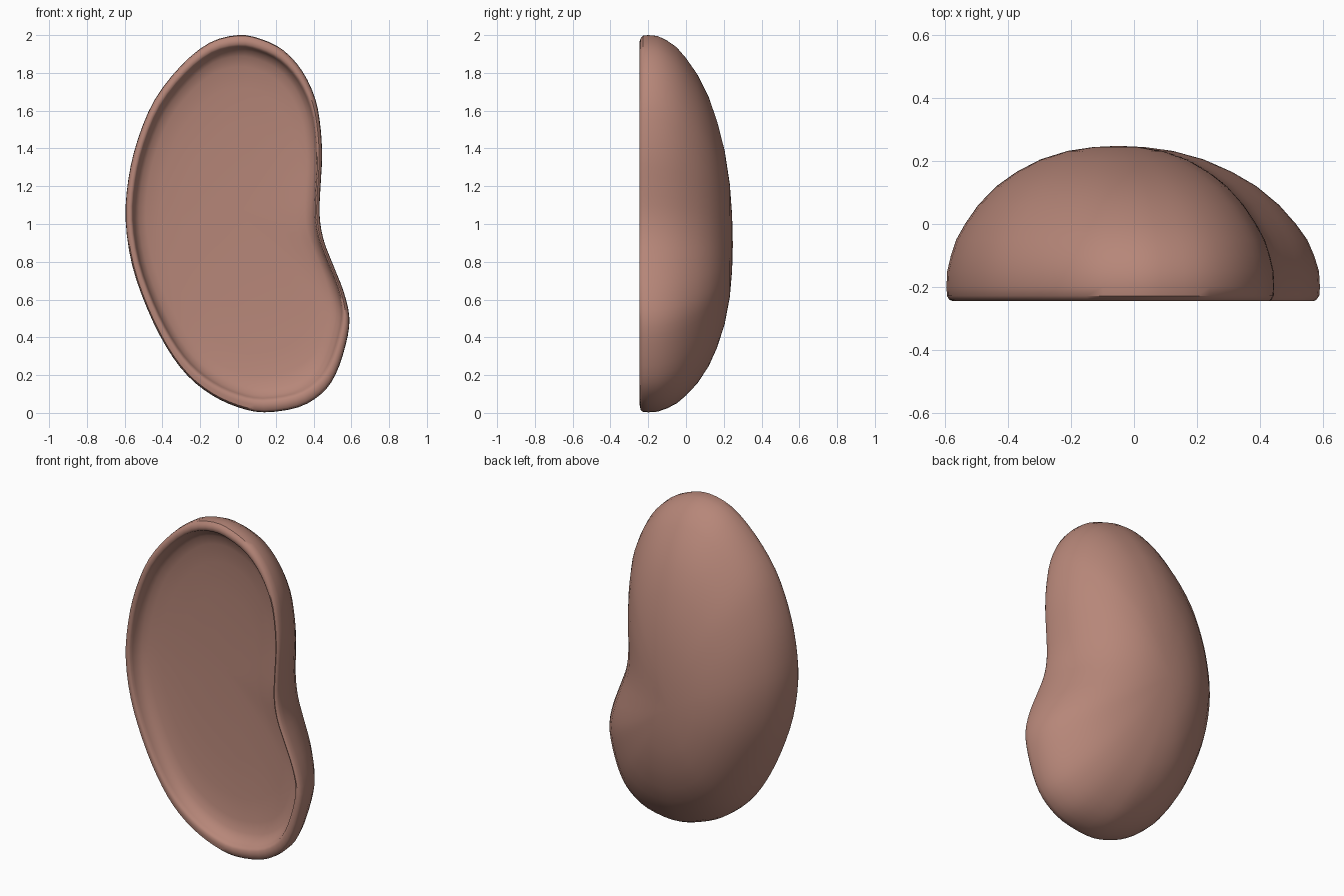
import bpy, bmesh, math
from mathutils import Vector

if "Cube" in bpy.data.objects:
    bpy.data.objects.remove(bpy.data.objects["Cube"])

# Kidney outline seen from the front (x, z), clockwise from the top
OUTLINE = [(0, 2), (.12, 1.98), (.24, 1.92), (.34, 1.81), (.41, 1.66), (.438, 1.5),
           (.445, 1.35), (.437, 1.2), (.432, 1.05), (.452, .92), (.505, .78), (.56, .64),
           (.59, .5), (.57, .36), (.515, .2), (.44, .1), (.32, .03), (.14, .003),
           (0, .03), (-.14, .095), (-.27, .2), (-.38, .35), (-.48, .55), (-.56, .78),
           (-.595, 1.02), (-.58, 1.24), (-.53, 1.45), (-.44, 1.66), (-.3, 1.84), (-.15, 1.96)]


def smooth_loop(points, steps=3):
    """Closed Catmull-Rom curve through the points."""
    pts, out = [Vector(p) for p in points], []
    n = len(pts)
    for i in range(n):
        a, b, c, d = (pts[(i + k) % n] for k in (-1, 0, 1, 2))
        for s in range(steps):
            t = s / steps
            out.append(.5 * (2 * b + (c - a) * t + (2 * a - 5 * b + 4 * c - d) * t * t
                             + (3 * b - a - 3 * c + d) * t ** 3))
    return out


loop = smooth_loop(OUTLINE)
N = len(loop)

# Sections from the cavity floor, over the rim, to the domed back: (scale, y)
FRONT_CENTRE, BACK_CENTRE = Vector((0, 1.07)), Vector((-.05, .89))
CAVITY = [(.25, -.132), (.5, -.137), (.7, -.146), (.82, -.158), (.88, -.172),
          (.915, -.195), (.93, -.22), (.937, -.236), (.948, -.243), (.965, -.245)]
BACK = [(.985, -.24), (.997, -.228), (1, -.2), (.996, -.15), (.975, -.1), (.945, -.05),
        (.895, 0), (.82, .06), (.715, .12), (.6, .165), (.46, .205), (.3, .232), (.15, .244)]

bm = bmesh.new()


def ring(centre, scale, y, soften=0):
    verts = []
    for i, p in enumerate(loop):
        q = p
        if soften:  # the notch fades out towards the crown of the back
            a = math.atan2(p.y - centre.y, p.x - centre.x)
            oval = centre + Vector((.53 * math.cos(a), 1.0 * math.sin(a)))
            q = p.lerp(oval, soften)
        q = centre + (q - centre) * scale
        verts.append(bm.verts.new((q.x, y, q.y)))
    return verts


rings = [ring(FRONT_CENTRE, s, y) for s, y in CAVITY]
rings += [ring(BACK_CENTRE, s, y, .5 * max(0, 1 - s)) for s, y in BACK]
for r0, r1 in zip(rings, rings[1:]):
    for i in range(N):
        j = (i + 1) % N
        bm.faces.new((r0[i], r0[j], r1[j], r1[i]))

# Close the cavity floor and the crown
for r, c in ((rings[0], (0, -.13, 1.07)), (rings[-1], (-.05, .248, .89))):
    tip = bm.verts.new(c)
    for i in range(N):
        bm.faces.new((r[i], r[(i + 1) % N], tip))
bmesh.ops.recalc_face_normals(bm, faces=bm.faces)

mesh = bpy.data.meshes.new("kidney_dish")
bm.to_mesh(mesh)
bm.free()
dish = bpy.data.objects.new("kidney_dish", mesh)
bpy.context.collection.objects.link(dish)

clay = bpy.data.materials.new("clay")
clay.diffuse_color = (.47, .24, .19, 1)
clay.use_nodes = True
clay.node_tree.nodes["Principled BSDF"].inputs["Base Color"].default_value = clay.diffuse_color
mesh.materials.append(clay)

bpy.context.view_layer.objects.active = dish
dish.select_set(True)
bpy.ops.object.shade_smooth_by_angle(angle=math.radians(40))
